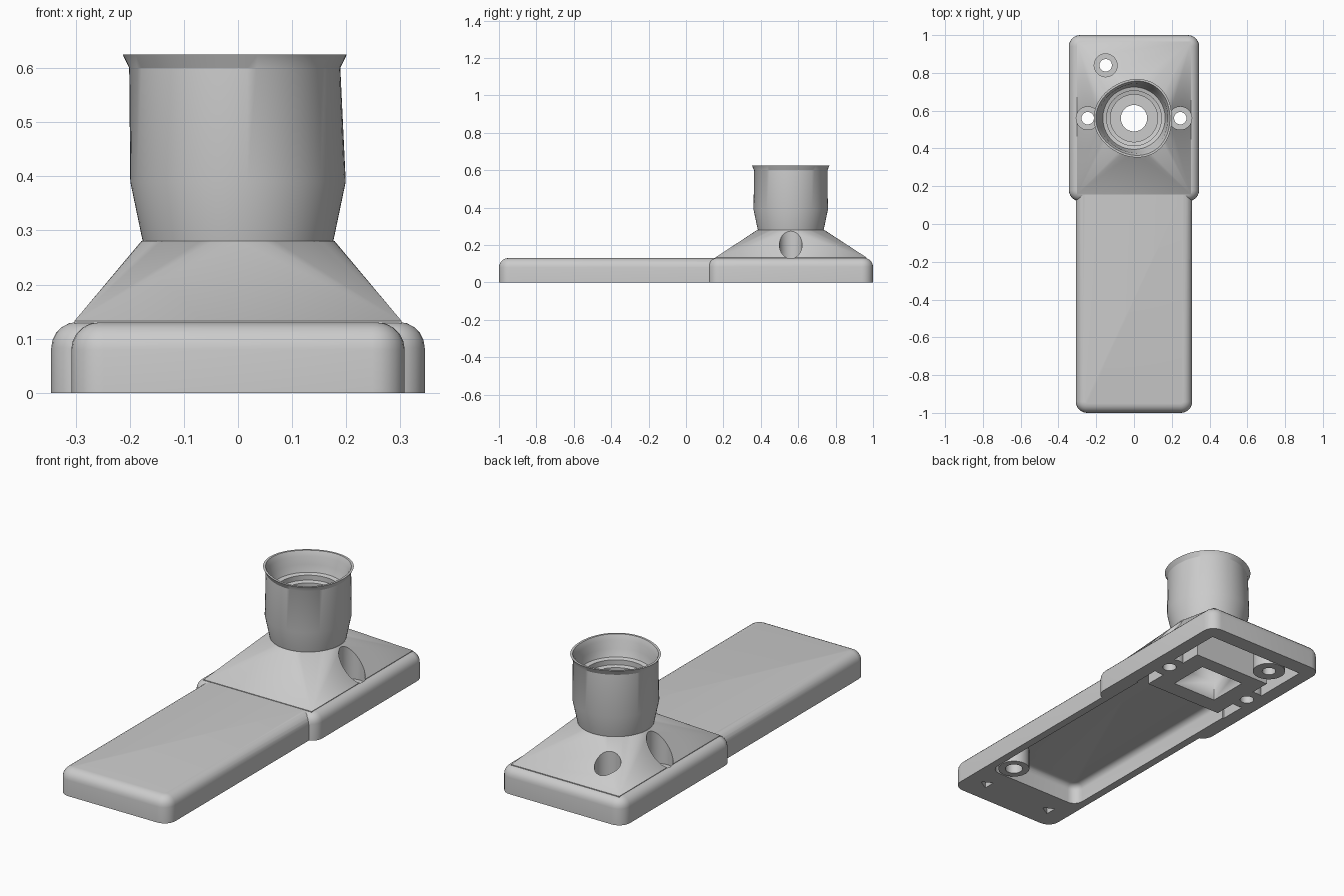
import bpy, bmesh
from math import pi, sin, cos
from mathutils import Vector

if "Cube" in bpy.data.objects:
    bpy.data.objects.remove(bpy.data.objects["Cube"])

grey = bpy.data.materials.new("plain_grey")
grey.use_nodes = True
grey.diffuse_color = (0.6, 0.6, 0.6, 1)
grey.node_tree.nodes["Principled BSDF"].inputs["Base Color"].default_value = (0.6, 0.6, 0.6, 1)

HEAD_Y = 0.56  # centre of the cup


def finish(name, bm):
    bmesh.ops.recalc_face_normals(bm, faces=bm.faces)
    mesh = bpy.data.meshes.new(name)
    bm.to_mesh(mesh)
    bm.free()
    obj = bpy.data.objects.new(name, mesh)
    mesh.materials.append(grey)
    bpy.context.collection.objects.link(obj)
    return obj


def loft(name, rings):
    """Skin a stack of equal-length point rings and cap both ends."""
    bm = bmesh.new()
    rows = [[bm.verts.new(p) for p in ring] for ring in rings]
    for a, b in zip(rows, rows[1:]):
        for i in range(len(a)):
            j = (i + 1) % len(a)
            bm.faces.new((a[i], a[j], b[j], b[i]))
    bm.faces.new(rows[0])
    bm.faces.new(rows[-1])
    return finish(name, bm)


def hull(name, points):
    bm = bmesh.new()
    for p in points:
        bm.verts.new(p)
    out = bmesh.ops.convex_hull(bm, input=bm.verts)
    bmesh.ops.delete(bm, geom=[v for v in out["geom_interior"] if isinstance(v, bmesh.types.BMVert)], context="VERTS")
    bmesh.ops.dissolve_limit(bm, angle_limit=0.01, verts=bm.verts, edges=bm.edges)
    return finish(name, bm)


def circle(x, y, z, r, n=48, lobe=0.0):
    ring = []
    for i in range(n):
        a = 2 * pi * i / n
        rr = r - lobe * cos(3 * a)
        ring.append((x + rr * cos(a), y + rr * sin(a), z))
    return ring


def rect(hx, y0, y1, z):
    return [(-hx, y0, z), (hx, y0, z), (hx, y1, z), (-hx, y1, z)]


def round_rect(hx, y0, y1, z, r, n=6):
    ring = []
    corners = [(hx - r, y1 - r), (r - hx, y1 - r), (r - hx, y0 + r), (hx - r, y0 + r)]
    for k, (cx, cy) in enumerate(corners):
        for i in range(n + 1):
            a = pi / 2 * (k + i / n)
            ring.append((cx + r * cos(a), cy + r * sin(a), z))
    return ring


def slab(name, hx, y0, y1, z0, z1, corner, fillet):
    """Rounded slab with a filleted top edge."""
    rings = [round_rect(hx, y0, y1, z0, corner)]
    for i in range(6):
        a = pi / 2 * i / 5
        d = fillet * (1 - cos(a))
        rings.append(round_rect(hx - d, y0 + d, y1 - d, z1 - fillet + fillet * sin(a), corner - d))
    return loft(name, rings)


def cylinder(name, x, y, z0, z1, r, n=32):
    return loft(name, [circle(x, y, z0, r, n), circle(x, y, z1, r, n)])


def box(name, hx, y0, y1, z0, z1):
    return loft(name, [rect(hx, y0, y1, z0), rect(hx, y0, y1, z1)])


def combine(target, tool, operation):
    mod = target.modifiers.new("join", "BOOLEAN")
    mod.operation, mod.solver, mod.object = operation, "EXACT", tool
    bpy.context.view_layer.objects.active = target
    bpy.ops.object.modifier_apply(modifier=mod.name)
    bpy.data.objects.remove(tool)


def turned(name, profile):
    """Slightly three-lobed turned shape from (z, radius, lobe) rows."""
    return loft(name, [circle(0, HEAD_Y, z, r, 72, k) for z, r, k in profile])


# Outer skin: long plate, head slab, sloping shoulder, cup
body = slab("cup_holder_body", 0.308, -1, 0.3, 0, 0.13, 0.06, 0.05)
combine(body, slab("head_slab", 0.345, 0.12, 1, 0, 0.131, 0.06, 0.048), "UNION")
shoulder = hull("shoulder", rect(0.302, 0.157, 0.965, 0.118) + rect(0.302, 0.157, 0.965, 0.133)
                + circle(0, HEAD_Y, 0.281, 0.178))
combine(body, shoulder, "UNION")
cup = turned("cup", [(0.25, 0.14, 0), (0.28, 0.176, 0), (0.39, 0.199, 0),
                     (0.6, 0.195, 0.006), (0.625, 0.207, 0.006)])
combine(body, cup, "UNION")

# Cup interior with stepped seat
bore = turned("bore", [(0.3, 0.125, 0), (0.49, 0.125, 0), (0.495, 0.145, 0), (0.52, 0.145, 0),
                       (0.525, 0.165, 0), (0.56, 0.178, 0.003), (0.6, 0.184, 0.006), (0.64, 0.203, 0.006)])
combine(body, bore, "DIFFERENCE")

# Hollow underside, leaving the central column, screw pads and boss standing
screws = [(-0.245, HEAD_Y), (0.245, HEAD_Y), (-0.15, 0.84)]
hollow = slab("hollow", 0.268, -0.76, 0.45, -0.05, 0.1, 0.05, 0.03)
combine(hollow, hull("head_hollow", rect(0.275, 0.35, 0.92, -0.05) + rect(0.275, 0.35, 0.92, 0.105)
                     + circle(0, HEAD_Y, 0.24, 0.14)), "UNION")
combine(hollow, box("column", 0.22, 0.37, 0.74, -0.1, 0.4), "DIFFERENCE")
for x, y in screws:
    combine(hollow, cylinder("pad", x, y, -0.1, 0.4, 0.078), "DIFFERENCE")
combine(hollow, cylinder("boss", 0.19, -0.68, -0.1, 0.4, 0.075), "DIFFERENCE")
combine(body, hollow, "DIFFERENCE")

# Square window under the cup and the cable hole above it
window = hull("window", rect(0.125, 0.455, 0.665, -0.05) + rect(0.125, 0.455, 0.665, 0.1)
              + circle(0, HEAD_Y, 0.2, 0.08))
combine(body, window, "DIFFERENCE")
combine(body, cylinder("cable_hole", 0, HEAD_Y, 0.15, 0.35, 0.07), "DIFFERENCE")

# Counterbored screw holes
for x, y in screws:
    combine(body, cylinder("counterbore", x, y, 0.1, 0.278, 0.061), "DIFFERENCE")
    combine(body, cylinder("screw_hole", x, y, -0.05, 0.15, 0.033), "DIFFERENCE")

# Boss hole and two triangular pockets at the plate's front end
combine(body, cylinder("boss_hole", 0.19, -0.68, -0.05, 0.06, 0.042), "DIFFERENCE")
for side in (-1, 1):
    combine(body, cylinder("pocket", side * 0.195, -0.88, -0.05, 0.06, 0.035, 3), "DIFFERENCE")

bpy.ops.object.select_all(action="DESELECT")
body.select_set(True)
bpy.context.view_layer.objects.active = body
bpy.ops.object.shade_smooth_by_angle(angle=0.45)
